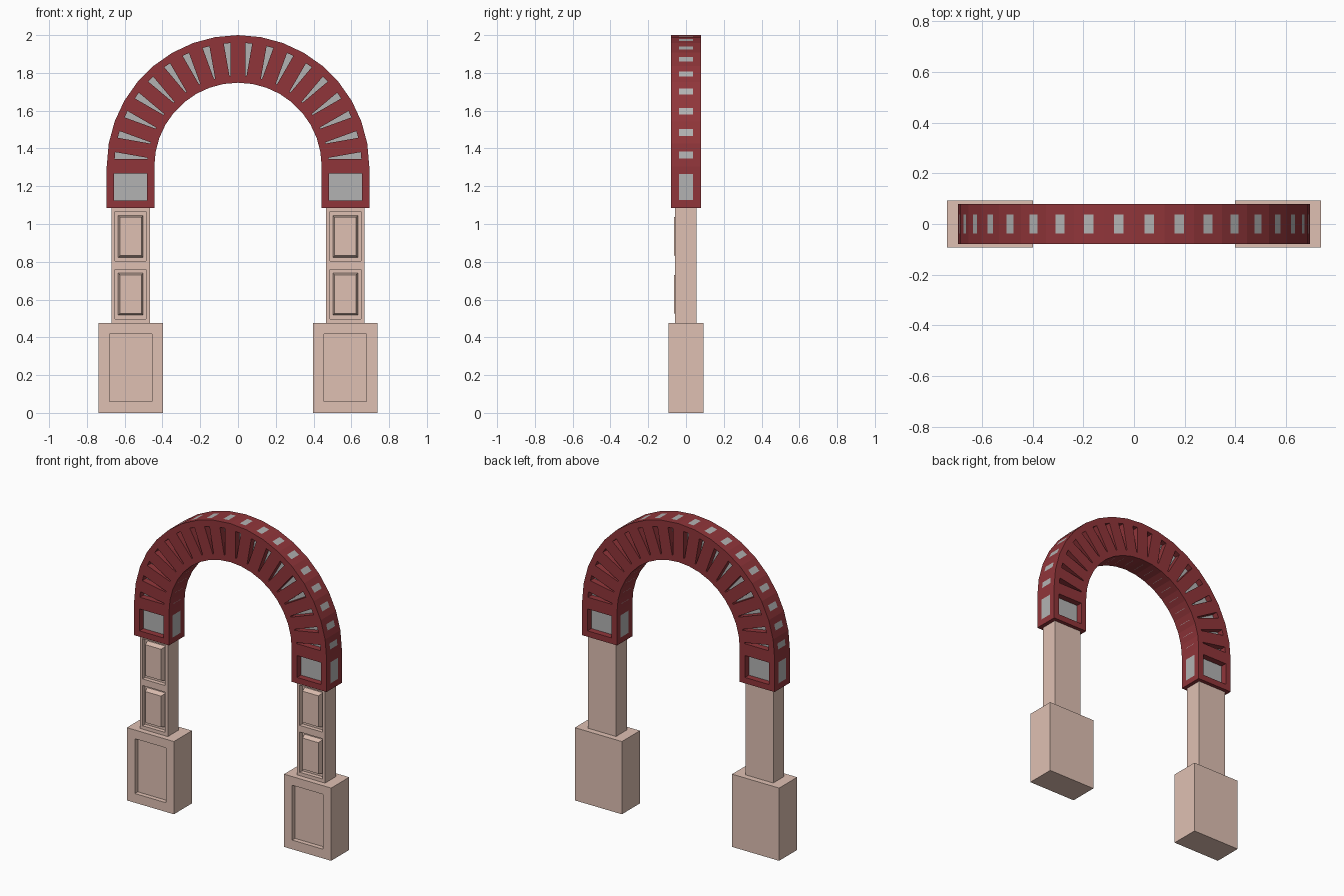
import bpy, bmesh
from math import cos, sin, radians

if "Cube" in bpy.data.objects:
    bpy.data.objects.remove(bpy.data.objects["Cube"])


def material(name, rgb):
    m = bpy.data.materials.new(name)
    m.diffuse_color = (*rgb, 1)
    m.use_nodes = True
    m.node_tree.nodes["Principled BSDF"].inputs["Base Color"].default_value = m.diffuse_color
    return m


RED = material("red_brick", (0.28, 0.036, 0.042))
GREY = material("grey_inlay", (0.45, 0.45, 0.45))
PINK = material("pink_stone", (0.74, 0.53, 0.45))


def finish(name, bm, *mats):
    bmesh.ops.remove_doubles(bm, verts=bm.verts, dist=1e-5)
    bmesh.ops.recalc_face_normals(bm, faces=bm.faces)
    me = bpy.data.meshes.new(name)
    bm.to_mesh(me)
    bm.free()
    ob = bpy.data.objects.new(name, me)
    bpy.context.collection.objects.link(ob)
    for m in mats:
        me.materials.append(m)
    return ob


def panelled_block(bm, rings, skip=()):
    """Rectangular rings (x0, x1, z0, z1, y) bridged from back to front.
    skip: sides of the body left open (0 bottom, 2 top)."""
    loops = [[bm.verts.new((x, y, z)) for x, z in
              ((x0, z0), (x1, z0), (x1, z1), (x0, z1))]
             for x0, x1, z0, z1, y in rings]
    for k, (a, b) in enumerate(zip(loops, loops[1:])):
        for i in range(4):
            if k or i not in skip:
                j = (i + 1) % 4
                bm.faces.new((a[i], a[j], b[j], b[i]))
    bm.faces.new(loops[0])
    bm.faces.new(loops[-1])


for side, s in (("left", -1), ("right", 1)):
    c = s * 0.568

    # base with a sunken front panel
    bm = bmesh.new()
    panelled_block(bm, [(c - w, c + w, z0, z1, y) for w, z0, z1, y in (
        (0.17, 0, 0.475, 0.093), (0.17, 0, 0.475, -0.093),
        (0.112, 0.06, 0.418, -0.093), (0.112, 0.06, 0.418, -0.063))])
    finish(side + "_base", bm, PINK)

    # pillar of two stacked sections, each a sunken panel with a raised centre
    bm = bmesh.new()
    for z0, z1, p0, p1, skip in ((0.475, 0.78, 0.497, 0.76, (2,)),
                                 (0.78, 1.085, 0.803, 1.066, (0,))):
        panelled_block(bm, [(c - w, c + w, z0_, z1_, y) for w, z0_, z1_, y in (
            (0.101, z0, z1, 0.055), (0.101, z0, z1, -0.057),
            (0.082, p0, p1, -0.057), (0.082, p0, p1, -0.03),
            (0.066, p0 + 0.02, p1 - 0.02, -0.03),
            (0.057, p0 + 0.03, p1 - 0.03, -0.064))], skip)
    finish(side + "_pillar", bm, PINK)

# arch: square section swept up one leg, round in 10 degree steps, down the other
R_IN, R_OUT, ZC, Z0, HALF, RIM = 0.443, 0.695, 1.305, 1.085, 0.079, 0.041
stations = ([(-1, 0, Z0)] + [(cos(radians(a)), sin(radians(a)), ZC)
            for a in range(180, -1, -10)] + [(1, 0, Z0)])
bm = bmesh.new()
rings = [[bm.verts.new((r * dx, y, z + r * dz)) for r, y in
          ((R_IN, -HALF), (R_OUT, -HALF), (R_OUT, HALF), (R_IN, HALF))]
         for dx, dz, z in stations]
sides = [[], [], [], []]            # front, outer, back, inner
for a, b in zip(rings, rings[1:]):
    for i in range(4):
        j = (i + 1) % 4
        sides[i].append(bm.faces.new((a[i], a[j], b[j], b[i])))
bm.faces.new(rings[0])
bm.faces.new(rings[-1])
bmesh.ops.recalc_face_normals(bm, faces=bm.faces)

# grey inlays: flush on the outer and inner curves, sunken on front and back
for i, faces in enumerate(sides):
    rim = 0.0375 if i == 3 else (RIM if i == 1 else 0.0385)
    bmesh.ops.inset_individual(bm, faces=faces, thickness=rim, use_even_offset=True)
    if i in (0, 2):
        bmesh.ops.inset_individual(bm, faces=faces, thickness=0, depth=-0.04)
    for f in faces:
        f.material_index = 1
finish("arch", bm, RED, GREY)
